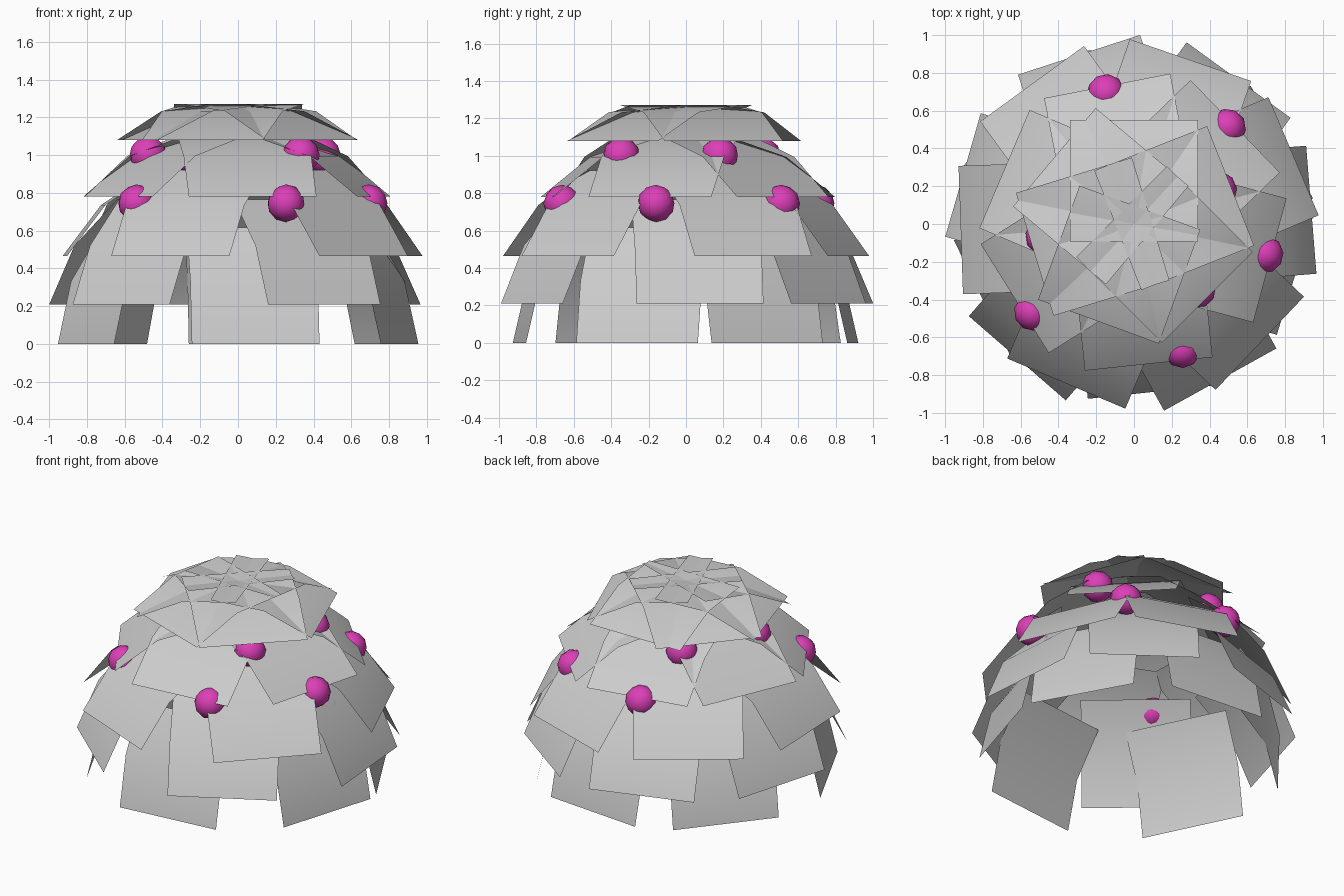
import bpy, bmesh
from math import radians, sin, cos

if "Cube" in bpy.data.objects:
    bpy.data.objects.remove(bpy.data.objects["Cube"])

WIDTH = 0.68   # every leaf is a square card
BEND = 20      # upper half of each card folds inward by this much


def leaf_ring(name, z, radius, tilt, angles):
    """Ring of cards: lower edge at (radius, z), leaning inward, folded at mid-height."""
    bm = bmesh.new()
    h = WIDTH / 2
    profile = [(radius, z)]
    for t in (radians(tilt), radians(tilt - BEND)):
        r0, z0 = profile[-1]
        profile.append((r0 - h * cos(t), z0 + h * sin(t)))
    for a in angles:
        c, s = cos(radians(a)), sin(radians(a))
        rows = [[bm.verts.new((r * c - t * s, r * s + t * c, zz)) for t in (-h, h)]
                for r, zz in profile]
        for low, up in zip(rows, rows[1:]):
            bm.faces.new((low[0], low[1], up[1], up[0])).smooth = True
    mesh = bpy.data.meshes.new(name)
    bm.to_mesh(mesh)
    bm.free()
    bpy.context.collection.objects.link(bpy.data.objects.new(name, mesh))


# Leaf tiers, bottom to top
leaf_ring("leaves_bottom", 0.0, 0.895, 77, [-17, 29, 85, 141, 206, 276])
leaf_ring("leaves_low", 0.21, 0.942, 66, [4.6, 54, 108, 164, 229, 299])
leaf_ring("leaves_middle", 0.465, 0.918, 53, [23, 71, 126, 182, 247, 316.5])
leaf_ring("leaves_high", 0.78, 0.745, 39, [44, 101, 157, 212, 276, 345])
leaf_ring("leaves_crown", 1.08, 0.55, 26.5, [21.5, 90, 140, 197, 250, 315])

# Berries
pink = bpy.data.materials.new("berry_pink")
pink.diffuse_color = (0.72, 0.05, 0.48, 1)
pink.use_nodes = True
pink.node_tree.nodes["Principled BSDF"].inputs["Base Color"].default_value = pink.diffuse_color


def berry_ring(name, z, radius, angles):
    for i, a in enumerate(angles):
        a = radians(a)
        bpy.ops.mesh.primitive_ico_sphere_add(
            subdivisions=2, radius=0.1,
            location=(radius * cos(a), radius * sin(a), z), rotation=(0, 0, a))
        ob = bpy.context.object
        ob.name = f"{name}_{i + 1}"
        ob.data.materials.append(pink)
        bpy.ops.object.shade_smooth()


berry_ring("lower_berry", 0.745, 0.71, [-13, 46, 102, 221, 291])
berry_ring("upper_berry", 1.0, 0.48, [22, 122, 188, 314])
